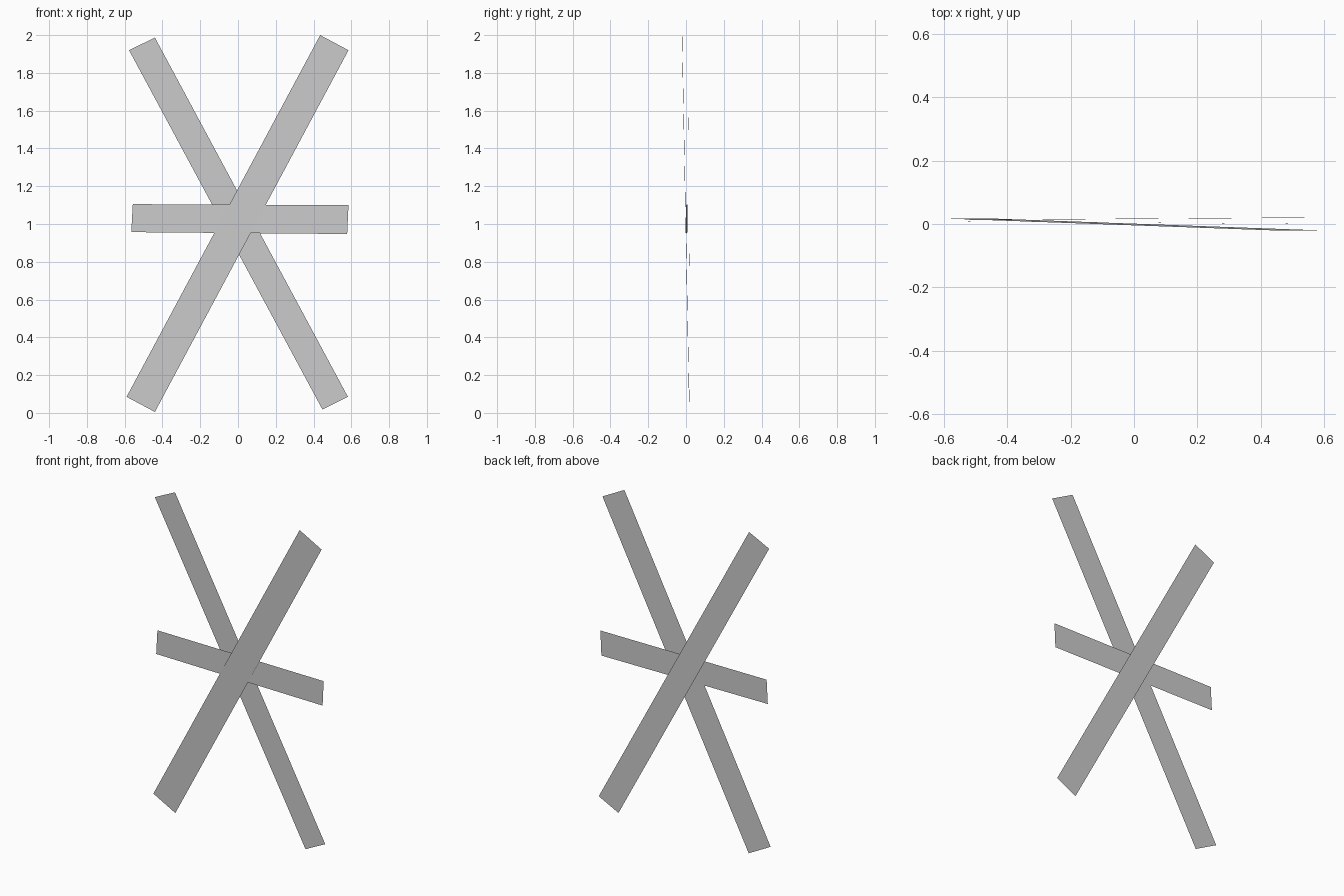
import bpy

cube = bpy.data.objects.get("Cube")
if cube:
    bpy.data.objects.remove(cube, do_unlink=True)

# Single plain grey for every strip
grey = bpy.data.materials.new("light_grey")
grey.use_nodes = True
colour = (0.6, 0.6, 0.6, 1)
grey.diffuse_color = colour
grey.node_tree.nodes["Principled BSDF"].inputs["Base Color"].default_value = colour


def strip(name, corners, y_start, y_end):
    """Flat strip: two corners at the start end, two at the far end (x, z)."""
    depths = (y_start, y_start, y_end, y_end)
    verts = [(x, y, z) for (x, z), y in zip(corners, depths)]
    mesh = bpy.data.meshes.new(name)
    mesh.from_pydata(verts, [], [(0, 1, 2, 3)])
    mesh.materials.append(grey)
    obj = bpy.data.objects.new(name, mesh)
    bpy.context.collection.objects.link(obj)


# Three thin strips crossing at the middle, one behind the other
strip("front_diagonal_strip",
      [(-0.59, 0.085), (-0.44, 0.005), (0.585, 1.92), (0.435, 2.0)], 0.017, -0.02)
strip("horizontal_strip",
      [(-0.557, 1.105), (-0.565, 0.957), (0.578, 0.947), (0.585, 1.1)], 0.009, 0.0)
strip("rear_diagonal_strip",
      [(0.447, 0.018), (0.582, 0.085), (-0.44, 1.987), (-0.577, 1.92)], 0.02, 0.013)
